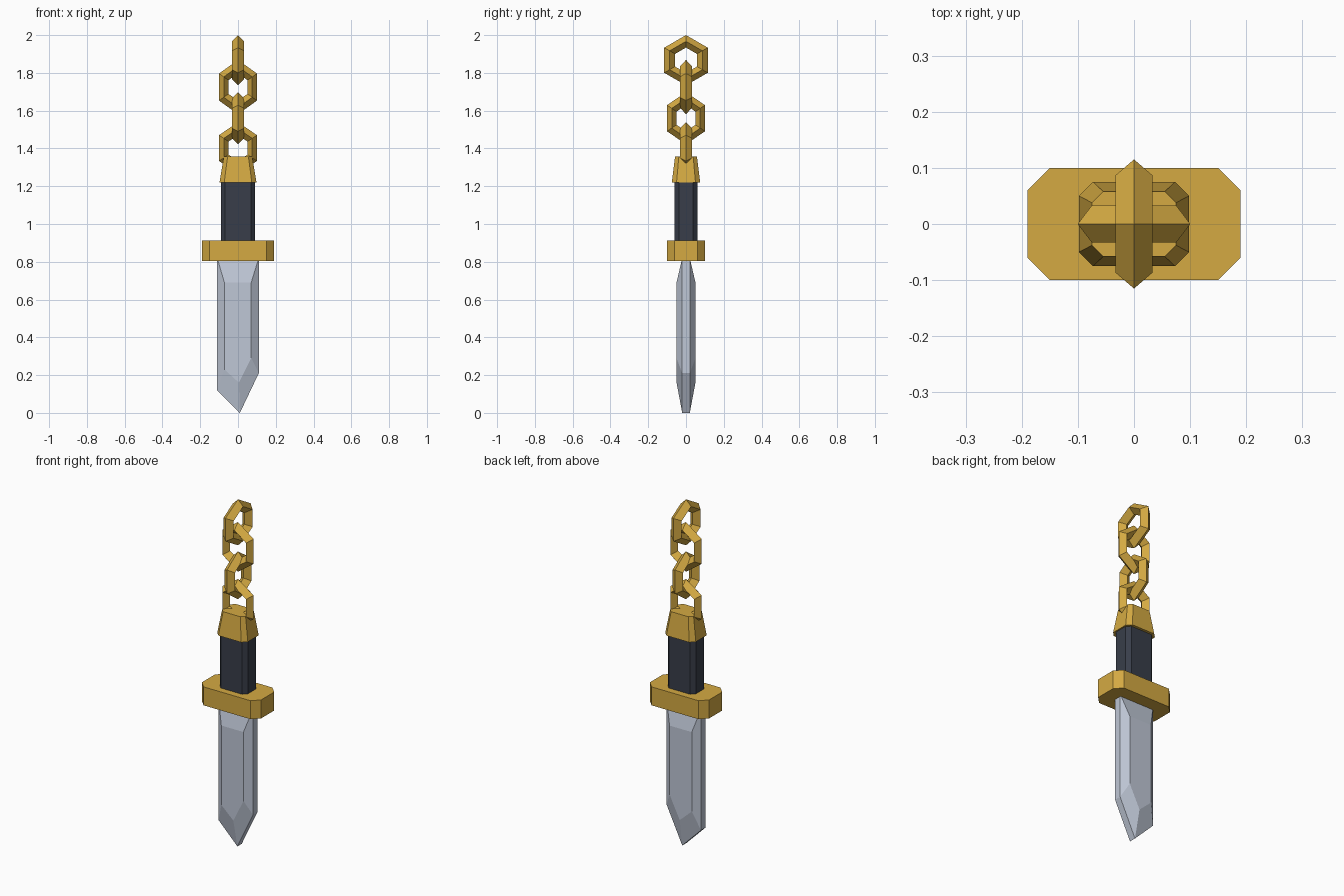
import bpy, bmesh
from math import sin, cos, pi

if "Cube" in bpy.data.objects:
    bpy.data.objects.remove(bpy.data.objects["Cube"], do_unlink=True)


def material(name, rgb):
    mat = bpy.data.materials.new(name)
    mat.use_nodes = True
    mat.diffuse_color = (*rgb, 1)
    mat.node_tree.nodes["Principled BSDF"].inputs["Base Color"].default_value = (*rgb, 1)
    return mat


gold = material("gold", (0.66, 0.40, 0.055))
steel = material("steel", (0.52, 0.57, 0.67))
dark_leather = material("dark leather", (0.040, 0.048, 0.068))


def loft(name, rings, mat, closed=False):
    """Join equal-sized vertex rings; cap the ends, or close into a loop."""
    bm = bmesh.new()
    loops = [[bm.verts.new(p) for p in ring] for ring in rings]
    pairs = list(zip(loops, loops[1:]))
    if closed:
        pairs.append((loops[-1], loops[0]))
    else:
        bm.faces.new(loops[0])
        bm.faces.new(loops[-1])
    for a, b in pairs:
        for i in range(len(a)):
            j = (i + 1) % len(a)
            bm.faces.new((a[i], a[j], b[j], b[i]))
    bmesh.ops.recalc_face_normals(bm, faces=bm.faces)
    mesh = bpy.data.meshes.new(name)
    bm.to_mesh(mesh)
    bm.free()
    mesh.materials.append(mat)
    obj = bpy.data.objects.new(name, mesh)
    bpy.context.collection.objects.link(obj)
    return obj


def octagon(x, y, cut, z):
    """Rectangle with chamfered corners at height z."""
    quarter = [(x, y - cut), (x - cut, y)]
    half = quarter + [(-a, b) for a, b in reversed(quarter)]
    return [(a, b, z) for a, b in half + [(-a, -b) for a, b in half]]


# Blade: bevelled panels on both sides of a thin outline, with a skewed point
edge = [(-0.11, 0.82), (-0.11, 0.12), (0.01, 0), (0.11, 0.21), (0.11, 0.82)]
panel = [(-0.072, 0.69), (-0.072, 0.23), (0.005, 0.16), (0.07, 0.29), (0.07, 0.69)]
layers = [(panel, -0.05), (edge, -0.02), (edge, 0.02), (panel, 0.05)]
loft("blade", [[(x, y, z) for x, z in pts] for pts, y in layers], steel)

# Guard, grip and tapered pommel
loft("guard", [octagon(0.19, 0.1, 0.04, z) for z in (0.805, 0.912)], gold)
loft("grip", [octagon(0.09, 0.06, 0.022, z) for z in (0.9, 1.23)], dark_leather)
loft("pommel", [octagon(0.098, 0.075, 0.025, 1.22),
                octagon(0.075, 0.058, 0.02, 1.357)], gold)


# Chain: six-sided links with a diamond section, alternately turned
def chain_link(name, z, width, height, turned):
    rings = []
    for i in range(6):
        a = pi / 2 + i * pi / 3
        ring = []
        for k in range(4):
            r = 0.1 + 0.033 * cos(k * pi / 2)
            side = 0.033 * sin(k * pi / 2)
            across = r * cos(a) * width
            ring.append((side, across, z + r * sin(a) * height) if turned
                        else (across, side, z + r * sin(a) * height))
        rings.append(ring)
    loft(name, rings, gold, closed=True)


chain_link("chain_link_1", 1.402, 0.87, 1.03, False)
chain_link("chain_link_2", 1.56, 0.87, 1.04, True)
chain_link("chain_link_3", 1.725, 0.87, 1.08, False)
chain_link("chain_link_4", 1.867, 1.0, 1.0, True)
